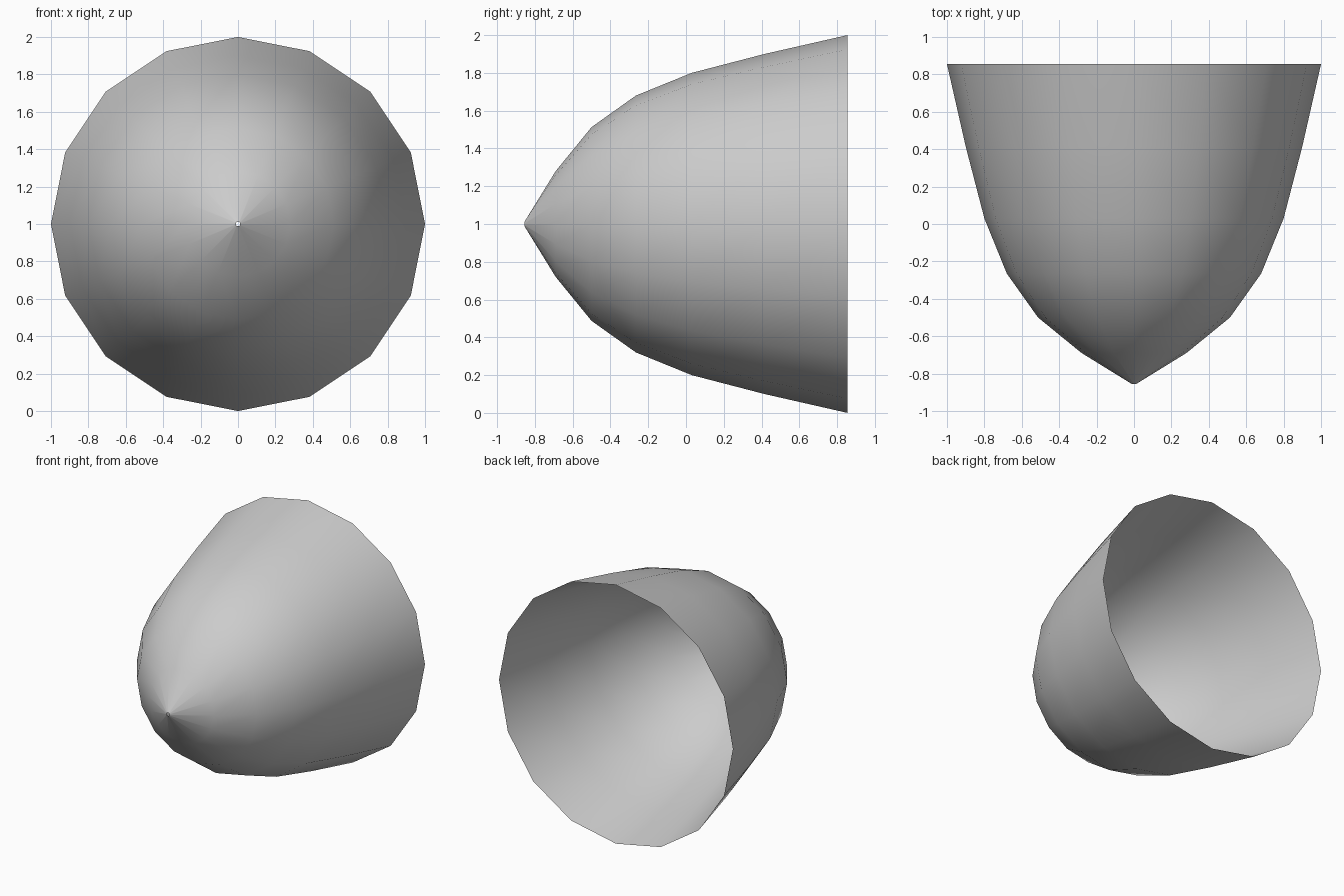
import bpy, bmesh
from math import sin, cos, pi

if "Cube" in bpy.data.objects:
    bpy.data.objects.remove(bpy.data.objects["Cube"])

SIDES = 16
# Profile from the nose to the open rim: (y, radius)
PROFILE = [(-0.855, 0.012), (-0.69, 0.28), (-0.50, 0.513), (-0.265, 0.68),
           (0.03, 0.80), (0.415, 0.90), (0.855, 1.0)]

# Open shell, lathed around the y axis
bm = bmesh.new()
rings = []
for y, r in PROFILE:
    rings.append([bm.verts.new((r * cos(2 * pi * i / SIDES), y,
                                1 + r * sin(2 * pi * i / SIDES)))
                  for i in range(SIDES)])
for a, b in zip(rings, rings[1:]):
    for i in range(SIDES):
        j = (i + 1) % SIDES
        face = bm.faces.new((a[i], a[j], b[j], b[i]))
        face.normal_update()
        c = face.calc_center_median()
        if face.normal.x * c.x + face.normal.z * (c.z - 1) < 0:
            face.normal_flip()
        face.smooth = True

mesh = bpy.data.meshes.new("nose_shell")
bm.to_mesh(mesh)
bm.free()
shell = bpy.data.objects.new("nose_shell", mesh)
bpy.context.collection.objects.link(shell)
